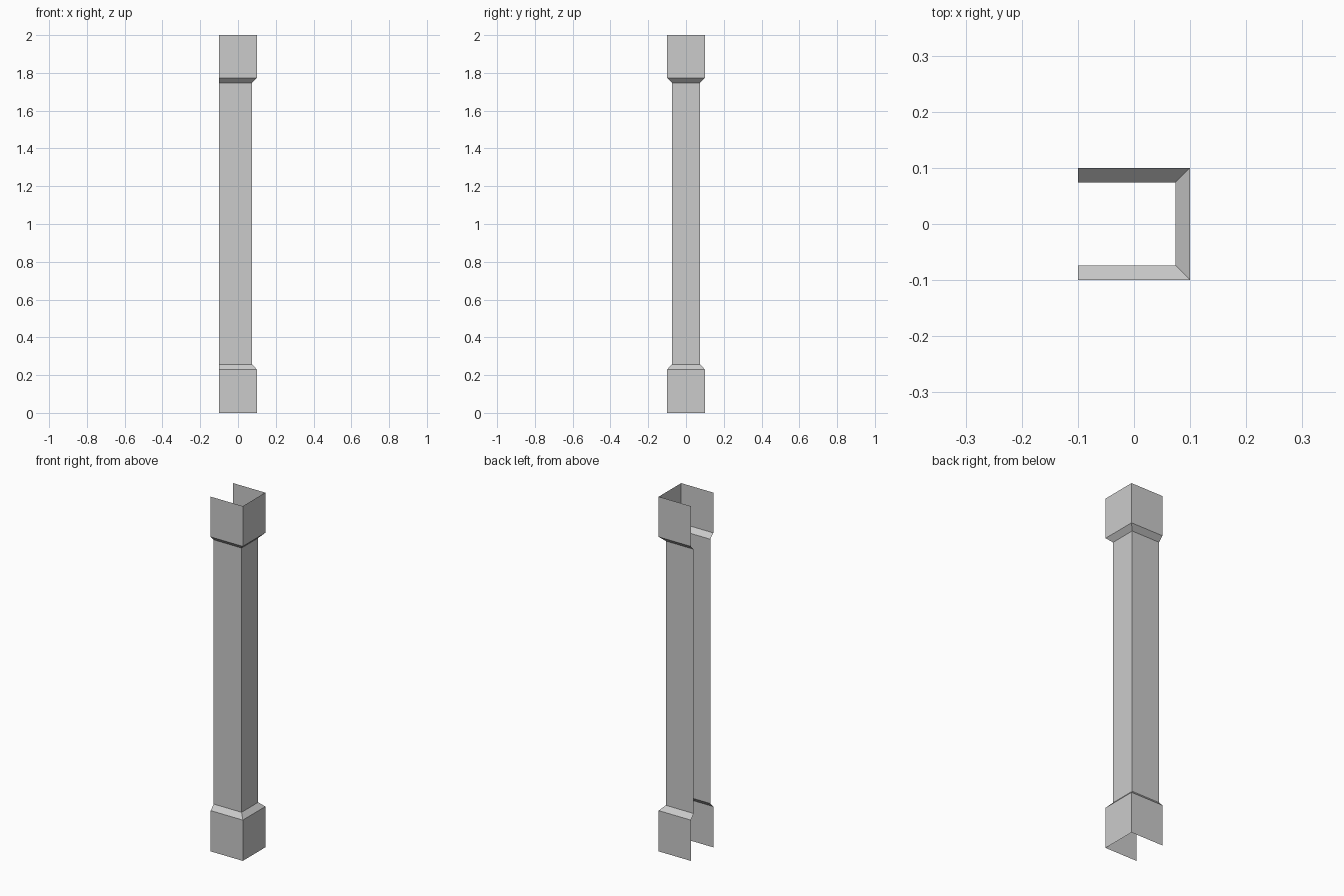
import bpy
import bmesh

if "Cube" in bpy.data.objects:
    bpy.data.objects.remove(bpy.data.objects["Cube"])

WIDE, NARROW, BACK = 0.10, 0.074, -0.10


def open_shell(name, profile):
    """Sweep a (half width, height) profile round three sides, open at -x."""
    bm = bmesh.new()
    rings = []
    for r, z in profile:
        outline = [(BACK, -r), (r, -r), (r, r), (BACK, r)]
        rings.append([bm.verts.new((x, y, z)) for x, y in outline])
    for low, high in zip(rings, rings[1:]):
        for i in range(3):
            bm.faces.new((low[i], low[i + 1], high[i + 1], high[i]))
    mesh = bpy.data.meshes.new(name)
    bm.to_mesh(mesh)
    bm.free()
    obj = bpy.data.objects.new(name, mesh)
    bpy.context.collection.objects.link(obj)
    return obj


# Square foot with a chamfer leading in to the shaft
open_shell("pillar_base", [(WIDE, 0), (WIDE, 0.23), (NARROW, 0.257)])

# Plain narrow shaft
open_shell("pillar_shaft", [(NARROW, 0.257), (NARROW, 1.747)])

# Square head, chamfered out from the shaft
open_shell("pillar_capital", [(NARROW, 1.747), (WIDE, 1.773), (WIDE, 2.0)])
